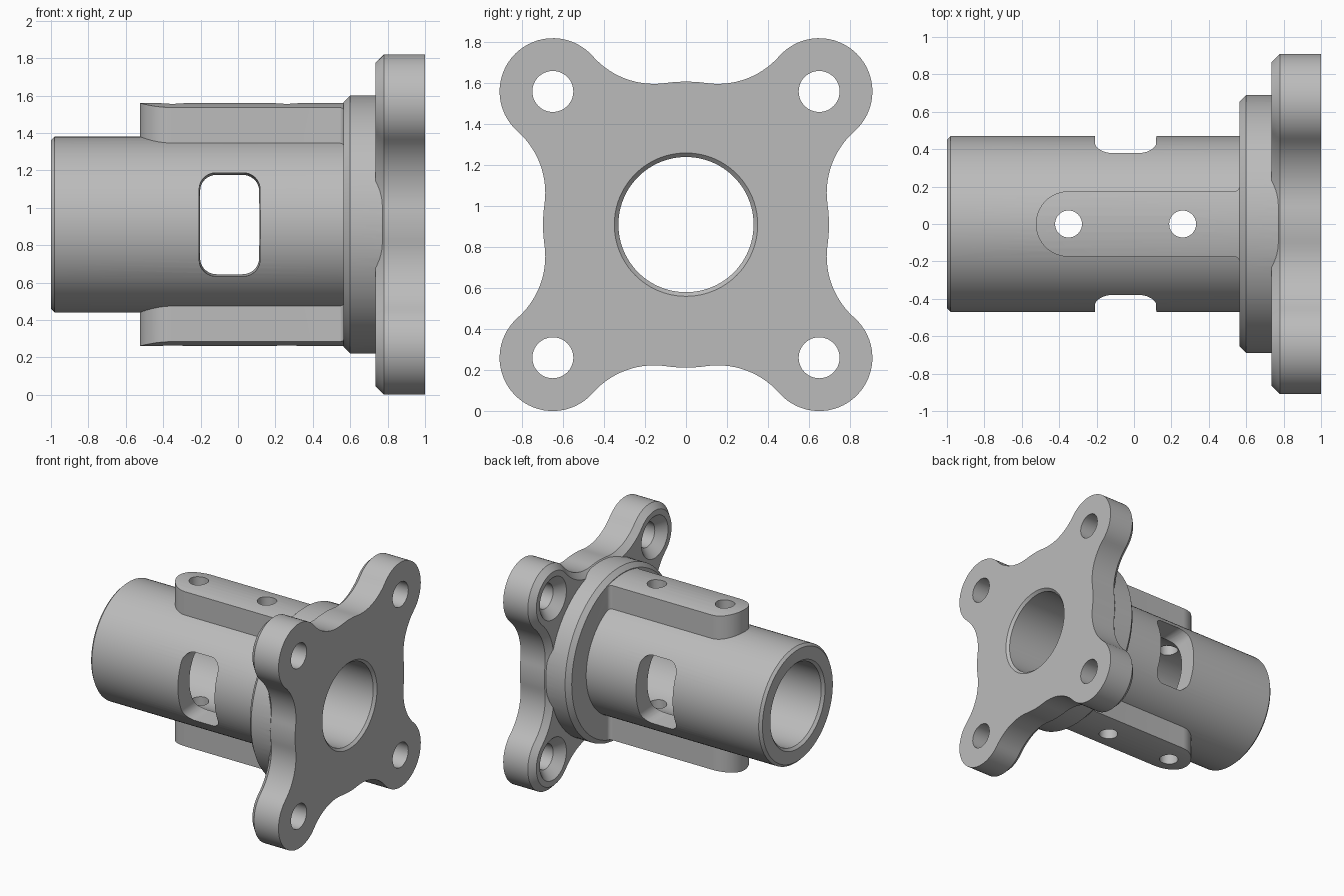
import bpy, bmesh
from math import sin, cos, pi, atan2, hypot, acos

AXIS_Z = 0.91          # height of the sleeve axis
SIDES = 96

cube = bpy.data.objects.get("Cube")
if cube:
    bpy.data.objects.remove(cube, do_unlink=True)

metal = bpy.data.materials.new("light_grey_metal")
metal.use_nodes = True
grey = (0.5, 0.5, 0.5, 1)
metal.diffuse_color = grey
for node in metal.node_tree.nodes:
    if node.type == 'BSDF_PRINCIPLED':
        node.inputs["Base Color"].default_value = grey


def arc(cx, cy, r, a0, a1, n):
    """Points on an arc, without its end point."""
    angles = [a0 + (a1 - a0) * i / n for i in range(n)]
    return [(cx + r * cos(a), cy + r * sin(a)) for a in angles]


def circle(r, cx=0, cy=0, n=SIDES):
    return arc(cx, cy, r, 0, 2 * pi, n)


def loft(name, axis, sections):
    """Capped solid through (position, outline) sections along an axis."""
    place = {'X': lambda t, a, b: (t, a, b),
             'Y': lambda t, a, b: (a, t, b),
             'Z': lambda t, a, b: (a, b, t)}[axis]
    bm = bmesh.new()
    rings = [[bm.verts.new(place(t, a, b)) for a, b in pts] for t, pts in sections]
    n = len(rings[0])
    for low, high in zip(rings, rings[1:]):
        for i in range(n):
            j = (i + 1) % n
            bm.faces.new((low[i], low[j], high[j], high[i]))
    bm.faces.new(rings[0])
    bm.faces.new(rings[-1])
    bmesh.ops.recalc_face_normals(bm, faces=bm.faces)
    mesh = bpy.data.meshes.new(name)
    bm.to_mesh(mesh)
    bm.free()
    mesh.materials.append(metal)
    obj = bpy.data.objects.new(name, mesh)
    obj.location.z = AXIS_Z
    bpy.context.collection.objects.link(obj)
    return obj


def turned(name, profile):
    return loft(name, 'X', [(x, circle(r)) for x, r in profile])


def combine(target, tool, operation):
    """Apply a boolean and discard the tool."""
    bpy.context.view_layer.objects.active = target
    mod = target.modifiers.new(operation.lower(), 'BOOLEAN')
    mod.operation = operation
    mod.solver = 'EXACT'
    mod.object = tool
    bpy.ops.object.modifier_apply(modifier=mod.name)
    bpy.data.objects.remove(tool, do_unlink=True)


def flange_outline(inset):
    """Four lobes blended by concave arcs into a central disc."""
    lobe, lobe_r, blend_r, disc_r = 0.65, 0.26, 0.4, 0.698
    reach, diag = disc_r + blend_r, hypot(lobe, lobe)
    gap = lobe_r + blend_r
    turn = pi / 4 - acos((reach**2 + diag**2 - gap**2) / (2 * reach * diag))
    cx, cy = reach * cos(turn), reach * sin(turn)
    toward = atan2(lobe - cy, lobe - cx)
    half = arc(0, 0, disc_r - inset, 0, turn, 5)
    half += arc(cx, cy, blend_r + inset, pi + turn, toward, 14)
    half += arc(lobe, lobe, lobe_r - inset, toward - pi, pi / 4, 16)
    tip = lobe + (lobe_r - inset) * cos(pi / 4)
    half.append((tip, tip))
    quarter = half + [(b, a) for a, b in half[::-1]][1:-1]
    outline = []
    for _ in range(4):
        outline += quarter
        quarter = [(-b, a) for a, b in quarter]
    return outline


def rounded_rect(cx, half_w, half_h, r):
    pts = []
    for k, (sx, sy) in enumerate([(1, 1), (-1, 1), (-1, -1), (1, -1)]):
        pts += arc(cx + sx * (half_w - r), sy * (half_h - r), r,
                   k * pi / 2, (k + 1) * pi / 2, 10)
        # close each corner arc exactly
        a = (k + 1) * pi / 2
        pts.append((cx + sx * (half_w - r) + r * cos(a), sy * (half_h - r) + r * sin(a)))
    return pts


# Sleeve tube and stepped collar
body = turned("flanged_sleeve", [(-1, 0.45), (-0.98, 0.47), (0.7, 0.47)])
collar = turned("collar", [(0.565, 0.655), (0.6, 0.69), (0.9, 0.69)])

# Upper and lower rails: rounded nose, flared at the collar, domed top
side = arc(0.535, 0.205, 0.03, 0, -pi / 2, 6)
nose = arc(-0.35, 0, 0.175, pi / 2, 3 * pi / 2, 32) + [(-0.35, -0.175)]
plan = [(0.62, 0.205)] + side + [(0.535, 0.175)] + nose
plan += [(x, -y) for x, y in ([(0.62, 0.205)] + side + [(0.535, 0.175)])[::-1]]
rails = loft("rails", 'Z', [(-0.8, plan), (0.8, plan)])
combine(rails, turned("rail_dome", [(-0.9, 0.65), (0.9, 0.65)]), 'INTERSECT')

# Four-lobed mounting flange
flange = loft("mounting_flange", 'X', [(0.735, flange_outline(0.045)),
                                       (0.78, flange_outline(0)),
                                       (1, flange_outline(0))])

for part in (rails, collar, flange):
    combine(body, part, 'UNION')

# Main bore with chamfered mouths
combine(body, turned("bore", [(-1.01, 0.36), (-0.98, 0.33), (0.98, 0.33), (1.01, 0.36)]),
        'DIFFERENCE')

# Side windows, front and back
for s in (-1, 1):
    outer = rounded_rect(-0.045, 0.167, 0.287, 0.09)
    inner = rounded_rect(-0.045, 0.153, 0.263, 0.085)
    combine(body, loft("window_cutter", 'Y', [(s * 0.55, outer), (s * 0.15, inner)]),
            'DIFFERENCE')

# Cross holes through both rails
for x in (-0.35, 0.26):
    ring = circle(0.072, x, 0, 40)
    combine(body, loft("cross_hole", 'Z', [(-0.9, ring), (0.9, ring)]), 'DIFFERENCE')

# Countersunk bolt holes in the lobes
for y in (-0.65, 0.65):
    for z in (-0.65, 0.65):
        steps = [(0.715, 0.19), (0.805, 0.1), (1.05, 0.1)]
        combine(body, loft("bolt_hole", 'X', [(x, circle(r, y, z, 48)) for x, r in steps]),
                'DIFFERENCE')

# Smooth shading with crisp edges
bpy.ops.object.select_all(action='DESELECT')
body.select_set(True)
bpy.context.view_layer.objects.active = body
bpy.ops.object.shade_smooth_by_angle(angle=pi / 7)
